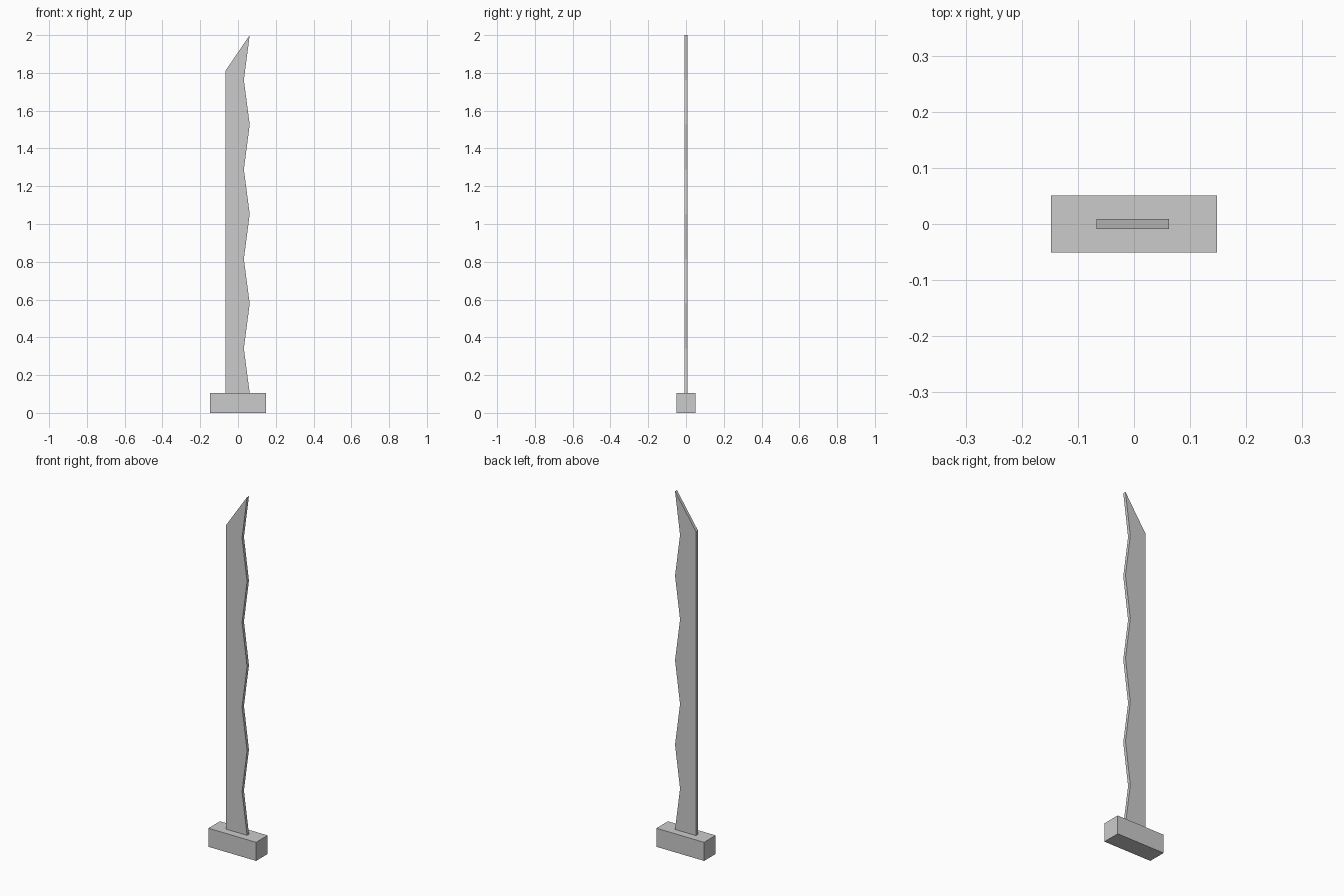
import bpy, bmesh

if "Cube" in bpy.data.objects:
    bpy.data.objects.remove(bpy.data.objects["Cube"])

GUARD_TOP, TIP = 0.104, 2.0
BACK, PEAK, VALLEY = -0.067, 0.062, 0.031
THICK = 0.017
SEGMENTS = 8


def extruded(name, profile, y0, y1):
    """Extrude an (x, z) outline along y."""
    bm = bmesh.new()
    face = bm.faces.new([bm.verts.new((x, y0, z)) for x, z in profile])
    out = bmesh.ops.extrude_face_region(bm, geom=[face])
    moved = [v for v in out["geom"] if isinstance(v, bmesh.types.BMVert)]
    bmesh.ops.translate(bm, verts=moved, vec=(0, y1 - y0, 0))
    bmesh.ops.recalc_face_normals(bm, faces=bm.faces)
    mesh = bpy.data.meshes.new(name)
    bm.to_mesh(mesh)
    bm.free()
    obj = bpy.data.objects.new(name, mesh)
    bpy.context.collection.objects.link(obj)
    return obj


# Rectangular guard block
extruded("guard", [(-0.148, 0), (0.148, 0), (0.148, GUARD_TOP), (-0.148, GUARD_TOP)],
         -0.051, 0.051)

# Blade: straight back, slanted tip, zigzag cutting edge
step = (TIP - GUARD_TOP) / SEGMENTS
edge = [(VALLEY if i % 2 else PEAK, GUARD_TOP + i * step) for i in range(SEGMENTS + 1)]
extruded("blade", edge + [(BACK, 1.81), (BACK, GUARD_TOP)], -THICK / 2, THICK / 2)
